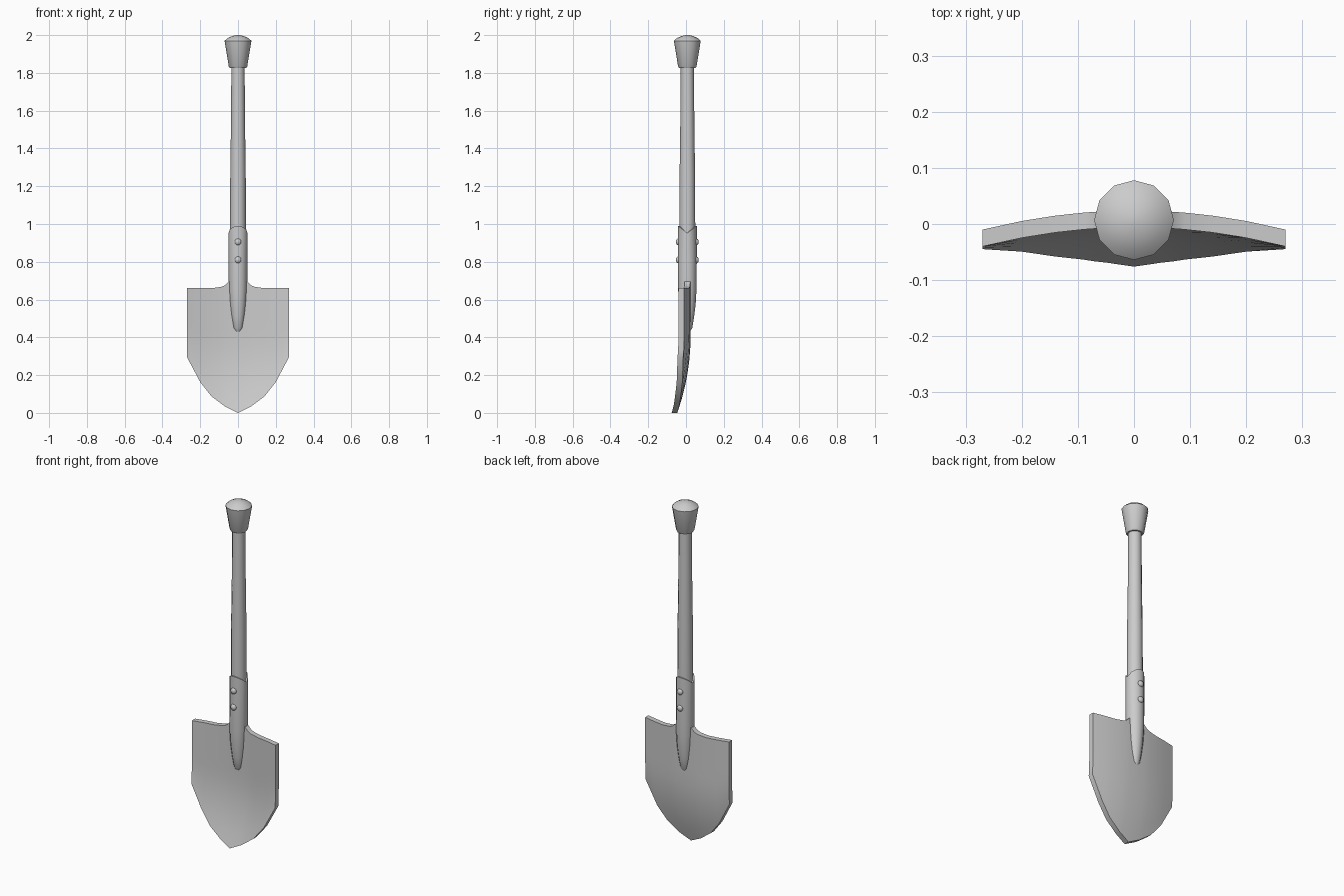
import bpy, bmesh, math

if "Cube" in bpy.data.objects:
    bpy.data.objects.remove(bpy.data.objects["Cube"])

AXIS_Y = 0.007
SIDES = 12


def finish(name, bm, angle=35):
    bmesh.ops.recalc_face_normals(bm, faces=bm.faces)
    me = bpy.data.meshes.new(name)
    bm.to_mesh(me)
    bm.free()
    ob = bpy.data.objects.new(name, me)
    bpy.context.collection.objects.link(ob)
    bpy.ops.object.select_all(action='DESELECT')
    ob.select_set(True)
    bpy.context.view_layer.objects.active = ob
    bpy.ops.object.shade_smooth_by_angle(angle=math.radians(angle))
    return ob


def lathe(name, profile, notch=0.0):
    """Rings of (radius, z); rings above z = 0.9 dip at the sides by notch."""
    bm = bmesh.new()
    rings = []
    for r, z in profile:
        ring = []
        for i in range(SIDES):
            a = 2 * math.pi * i / SIDES
            dip = notch * (1 - abs(math.sin(a))) if z > 0.9 else 0
            ring.append(bm.verts.new((r * math.cos(a), AXIS_Y + r * math.sin(a), z - dip)))
        rings.append(ring)
    for lo, hi in zip(rings, rings[1:]):
        for i in range(SIDES):
            j = (i + 1) % SIDES
            bm.faces.new((lo[i], lo[j], hi[j], hi[i]))
    bm.faces.new(rings[0])
    bm.faces.new(rings[-1])
    return finish(name, bm)


def lerp(points, x):
    for (x0, z0), (x1, z1) in zip(points, points[1:]):
        if x <= x1:
            return z0 + (z1 - z0) * (x - x0) / (x1 - x0)
    return points[-1][1]


# Blade: dished across its width, tip swept forward
bottom = [(0, 0), (0.07, 0.035), (0.14, 0.087), (0.2, 0.163), (0.27, 0.295)]
top = [(0, 0.7), (0.05, 0.695), (0.065, 0.677), (0.09, 0.667), (0.135, 0.66), (0.27, 0.66)]
half = [0.05, 0.065, 0.09, 0.135, 0.14, 0.2, 0.27]
half = [0.05, 0.07, 0.09, 0.14, 0.2, 0.27]
columns = [-x for x in reversed(half)] + [0] + half
ROWS = 10
bm = bmesh.new()
sheets = []
for offset in (0, 0.03):
    sheet = []
    for x in columns:
        z0, z1 = lerp(bottom, abs(x)), lerp(top, abs(x))
        col = []
        for k in range(ROWS + 1):
            z = z0 + (z1 - z0) * k / ROWS
            bend = 0.07 * max(0, (0.4 - z) / 0.4) ** 2
            col.append(bm.verts.new((x, -0.006 + offset - 0.466 * x * x - bend, z)))
        sheet.append(col)
    for a, b in zip(sheet, sheet[1:]):
        for k in range(ROWS):
            bm.faces.new((a[k], b[k], b[k + 1], a[k + 1]))
    sheets.append(sheet)
front, back = [
    [c[0] for c in s] + s[-1][1:] + [c[-1] for c in reversed(s[:-1])] + s[0][-2:0:-1]
    for s in sheets]
for i in range(len(front)):
    j = (i + 1) % len(front)
    bm.faces.new((front[i], front[j], back[j], back[i]))
finish("blade", bm)

# Tapered socket with notched mouth
lathe("socket", [(0.016, 0.432), (0.026, 0.45), (0.036, 0.51), (0.044, 0.575),
                 (0.049, 0.66), (0.05, 0.8), (0.05, 0.99), (0.038, 0.99)], notch=0.038)

# Wooden shaft
lathe("shaft", [(0.042, 0.85), (0.042, 1.0), (0.041, 1.25), (0.037, 1.55), (0.035, 1.84)])

# Flared knob with domed top
lathe("knob", [(0.043, 1.825), (0.049, 1.835), (0.071, 1.97),
               (0.054, 1.985), (0.03, 1.995), (0.01, 2.0)])

# Rivets, front and back
for side, label in ((-1, "front"), (1, "back")):
    for n, z in enumerate((0.81, 0.905)):
        bm = bmesh.new()
        bmesh.ops.create_uvsphere(bm, u_segments=10, v_segments=6, radius=0.018)
        for v in bm.verts:
            v.co.y = v.co.y * 0.7 + AXIS_Y + side * 0.048
            v.co.z += z
        finish(f"rivet_{label}_{n + 1}", bm, 60)
